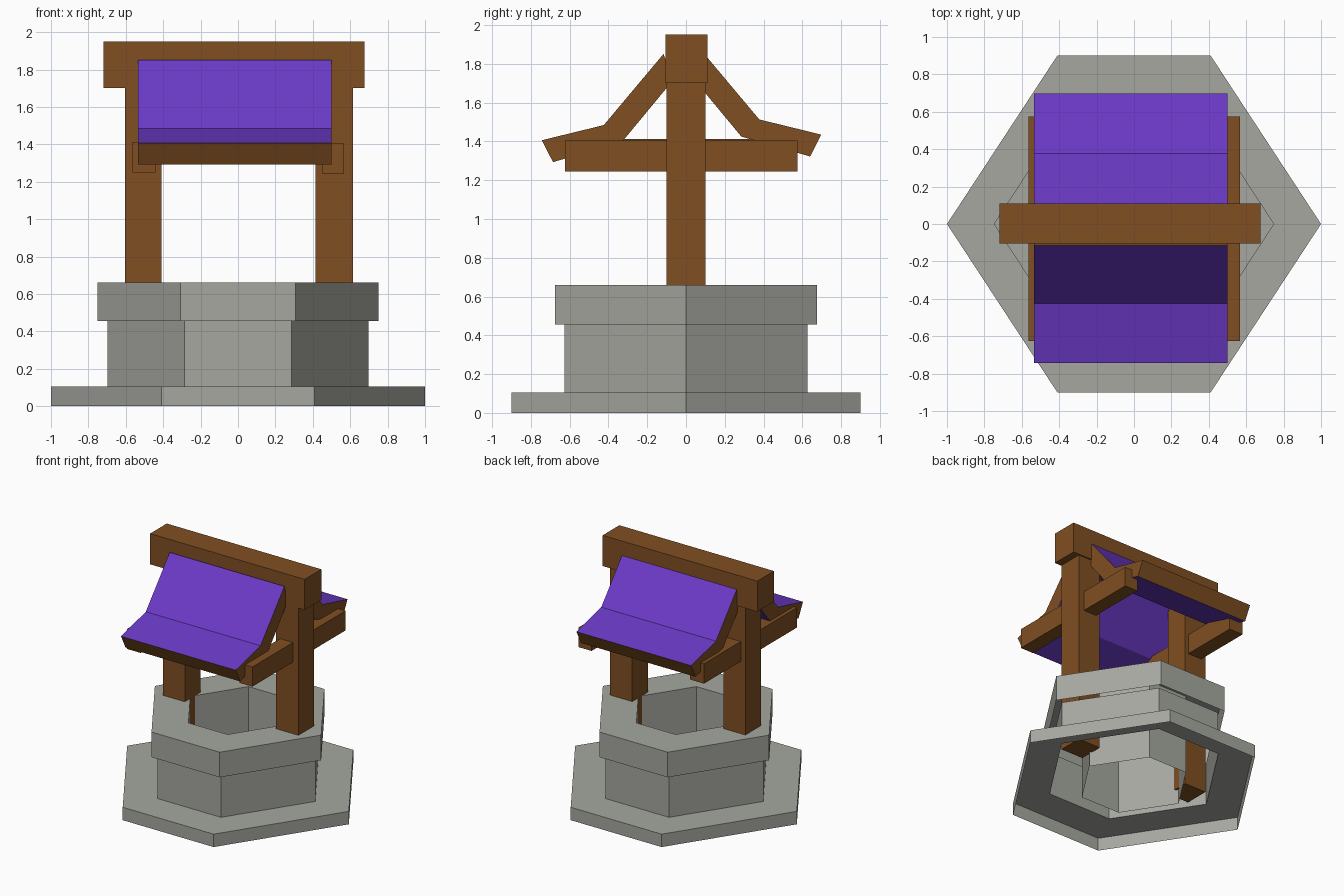
import bpy

if "Cube" in bpy.data.objects:
    bpy.data.objects.remove(bpy.data.objects["Cube"])


def material(name, rgb):
    m = bpy.data.materials.new(name)
    m.diffuse_color = (*rgb, 1.0)
    m.use_nodes = True
    m.node_tree.nodes["Principled BSDF"].inputs["Base Color"].default_value = m.diffuse_color
    return m


STONE = material("grey stone", (0.376, 0.386, 0.347))
WOOD = material("brown wood", (0.216, 0.078, 0.016))
PURPLE = material("purple roofing", (0.147, 0.042, 0.565))


def make(name, verts, faces, mats):
    me = bpy.data.meshes.new(name)
    me.from_pydata(verts, [], faces)
    for m in mats:
        me.materials.append(m)
    ob = bpy.data.objects.new(name, me)
    bpy.context.collection.objects.link(ob)
    return ob


def hex_shell(name, rings):
    """Open hexagonal shell through (size, height) rings."""
    base = [(1, 0), (0.41, 0.9), (-0.41, 0.9), (-1, 0), (-0.41, -0.9), (0.41, -0.9)]
    verts = [(x * k, y * k, z) for k, z in rings for x, y in base]
    faces = [(r * 6 + i, r * 6 + (i + 1) % 6, r * 6 + 6 + (i + 1) % 6, r * 6 + 6 + i)
             for r in range(len(rings) - 1) for i in range(6)]
    return make(name, verts, faces, [STONE])


def box(name, x, y, z):
    verts = [(a, b, c) for c in z for b in y for a in x]
    faces = [(0, 2, 3, 1), (4, 5, 7, 6), (0, 1, 5, 4),
             (2, 6, 7, 3), (0, 4, 6, 2), (1, 3, 7, 5)]
    return make(name, verts, faces, [WOOD])


def roof_panel(name, side, dy, dz):
    """Bent slab: purple above and below, wood on edges."""
    outer = [(0.07, 1.88), (0.378, 1.513), (0.697, 1.435)]
    inner = [(0.02, 1.745), (0.285, 1.425), (0.64, 1.322)]
    prof = [(side * (y + dy), z + dz) for y, z in outer + inner[::-1]]
    verts = [(x, y, z) for x in (-0.535, 0.5) for y, z in prof]
    faces = [(i, (i + 1) % 6, (i + 1) % 6 + 6, i + 6) for i in range(6)]
    faces += [(0, 5, 4, 1), (1, 4, 3, 2), (6, 7, 10, 11), (7, 8, 9, 10)]
    if side > 0:
        faces = [f[::-1] for f in faces]
    # make the slab point outwards on both sides
    ob = make(name, verts, faces, [PURPLE, WOOD])
    top = ob.data.polygons[0]
    if top.normal.z < 0:
        ob.data.flip_normals()
    for p in ob.data.polygons:
        p.material_index = 0 if p.index in (0, 1, 3, 4) else 1
    return ob


# Stone well: plinth, wall, rim with the open shaft
hex_shell("plinth", [(1, 0), (1, 0.105), (0.697, 0.105)])
hex_shell("well_wall", [(0.697, 0.105), (0.697, 0.455)])
hex_shell("rim_and_shaft", [(0.75, 0.455), (0.75, 0.66), (0.43, 0.66), (0.43, 0.01)])

# Timber frame
box("left_post", (-0.605, -0.41), (-0.1, 0.1), (0.13, 1.76))
box("right_post", (0.415, 0.615), (-0.1, 0.1), (0.13, 1.76))
box("left_crossbeam", (-0.565, -0.44), (-0.625, 0.575), (1.25, 1.412))
box("right_crossbeam", (0.45, 0.567), (-0.625, 0.575), (1.245, 1.405))
box("ridge_beam", (-0.72, 0.675), (-0.105, 0.11), (1.7, 1.95))

# Roof
roof_panel("back_roof", 1, 0, 0)
roof_panel("front_roof", -1, 0.046, -0.029)
